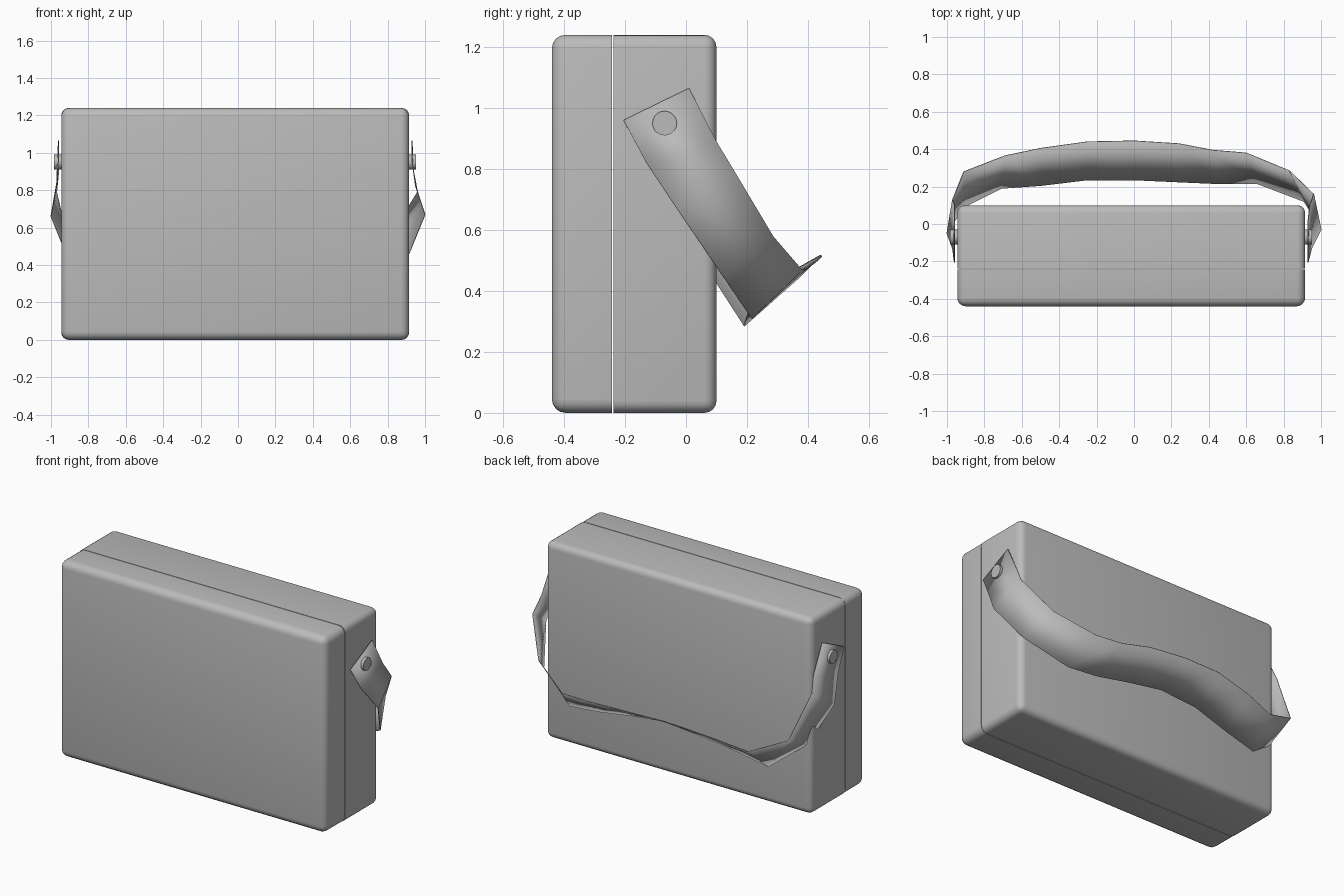
import bpy, bmesh, math
from mathutils import Vector, Matrix

if "Cube" in bpy.data.objects:
    bpy.data.objects.remove(bpy.data.objects["Cube"], do_unlink=True)

# One neutral grey for the whole model
grey = bpy.data.materials.new("neutral_grey")
grey.use_nodes = True
colour = (0.5, 0.5, 0.5, 1)
grey.diffuse_color = colour
grey.node_tree.nodes["Principled BSDF"].inputs["Base Color"].default_value = colour


def finish(bm, name, angle=40):
    """Turn a bmesh into a shaded object with the grey material."""
    bmesh.ops.recalc_face_normals(bm, faces=bm.faces)
    mesh = bpy.data.meshes.new(name)
    bm.to_mesh(mesh)
    bm.free()
    mesh.materials.append(grey)
    obj = bpy.data.objects.new(name, mesh)
    bpy.context.collection.objects.link(obj)
    bpy.ops.object.select_all(action="DESELECT")
    obj.select_set(True)
    bpy.context.view_layer.objects.active = obj
    bpy.ops.object.shade_smooth_by_angle(angle=math.radians(angle))
    return obj


SEAM, LEFT, RIGHT, HEIGHT = -0.24, 0.915, -0.945, 1.24


def case_half(name, seam_y, outer_y, radius):
    """Rounded half of the case, left square along the seam."""
    bm = bmesh.new()
    size = Vector((LEFT - RIGHT, abs(outer_y - seam_y), HEIGHT))
    centre = Vector((LEFT + RIGHT, outer_y + seam_y, HEIGHT)) / 2
    bmesh.ops.create_cube(bm, size=1, matrix=Matrix.Translation(centre) @ Matrix.Diagonal(size.to_4d()))
    rounded = [e for e in bm.edges
               if any(abs(v.co.y - seam_y) > 0.01 for v in e.verts)]
    bmesh.ops.bevel(bm, geom=rounded, offset=radius, segments=4,
                    profile=0.5, affect="EDGES", clamp_overlap=True)
    return finish(bm, name)


# Case: front cover and rear body meeting at a fine seam
case_half("front_cover", SEAM - 0.002, -0.44, 0.045)
case_half("rear_body", SEAM + 0.002, 0.1, 0.04)

# Carrying strap: a ribbon lofted between its lower and upper edges
lower_edge = [
    (.93, -.205, .96), (.95, -.13, .82), (1, -.03, .67), (.91, .12, .45),
    (.66, .215, .31), (.45, .215, .33), (.22, .225, .37), (0, .235, .4),
    (-.25, .235, .38), (-.5, .205, .33), (-.71, .19, .285), (-.91, .09, .44),
    (-1, -.05, .66), (-.97, -.13, .82), (-.96, -.205, .96)]
upper_edge = [
    (.93, .01, 1.065), (.94, .1, .89), (.96, .16, .79), (.83, .285, .58),
    (.6, .38, .47), (.42, .395, .475), (.24, .43, .5), (0, .445, .515),
    (-.25, .44, .515), (-.5, .405, .48), (-.69, .365, .44), (-.91, .28, .535),
    (-.97, .13, .79), (-.96, .1, .89), (-.96, .01, 1.065)]
bm = bmesh.new()
rails = [[bm.verts.new(p) for p in edge] for edge in (lower_edge, upper_edge)]
sections = list(zip(*rails))
for (a, b), (c, d) in zip(sections, sections[1:]):
    bm.faces.new((a, b, d, c))
strap = finish(bm, "carrying_strap", 60)
thickness = strap.modifiers.new("thickness", "SOLIDIFY")
thickness.thickness = 0.005
thickness.offset = 0

# Rivets pinning the strap ends to the case sides
for name, wall, side in (("left_rivet", LEFT, 1), ("right_rivet", RIGHT, -1)):
    bm = bmesh.new()
    place = Matrix.Translation((wall + side * 0.018, -0.07, 0.95))
    bmesh.ops.create_cone(bm, cap_ends=True, segments=20, radius1=0.04, radius2=0.04,
                          depth=0.04, matrix=place @ Matrix.Rotation(math.pi / 2, 4, "Y"))
    finish(bm, name)
